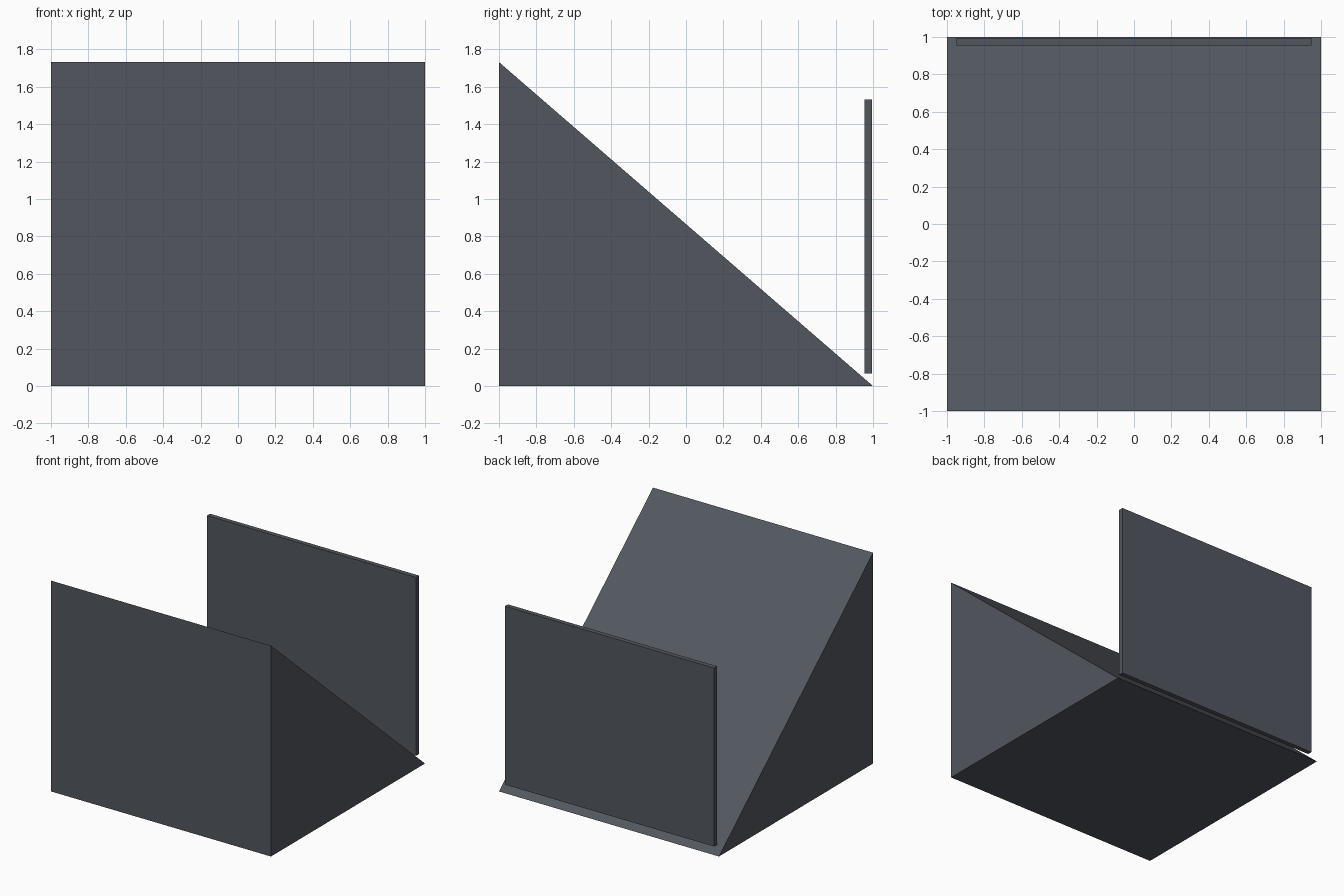
import bpy, bmesh

if "Cube" in bpy.data.objects:
    bpy.data.objects.remove(bpy.data.objects["Cube"])

# One slate grey for the whole model
slate = bpy.data.materials.new("slate grey")
slate.diffuse_color = (0.085, 0.094, 0.114, 1.0)
slate.use_nodes = True
slate.node_tree.nodes["Principled BSDF"].inputs["Base Color"].default_value = slate.diffuse_color


def extrude_profile(name, profile, half_width):
    """Solid made from a closed (y, z) profile, extruded along x."""
    bm = bmesh.new()
    face = bm.faces.new([bm.verts.new((-half_width, y, z)) for y, z in profile])
    ext = bmesh.ops.extrude_face_region(bm, geom=[face], use_keep_orig=True)
    verts = [g for g in ext["geom"] if isinstance(g, bmesh.types.BMVert)]
    bmesh.ops.translate(bm, verts=verts, vec=(2 * half_width, 0, 0))
    bmesh.ops.recalc_face_normals(bm, faces=bm.faces)
    mesh = bpy.data.meshes.new(name)
    bm.to_mesh(mesh)
    bm.free()
    mesh.materials.append(slate)
    obj = bpy.data.objects.new(name, mesh)
    bpy.context.collection.objects.link(obj)
    return obj


# Wedge with a sloping top falling towards the back
extrude_profile("wedge_body", [(-1, 0), (1, 0), (-1, 1.732)], 1.0)

# Thin upright panel floating over the low edge
extrude_profile("back_panel",
                [(0.955, 0.067), (0.994, 0.067), (0.994, 1.533), (0.955, 1.533)],
                0.95)
